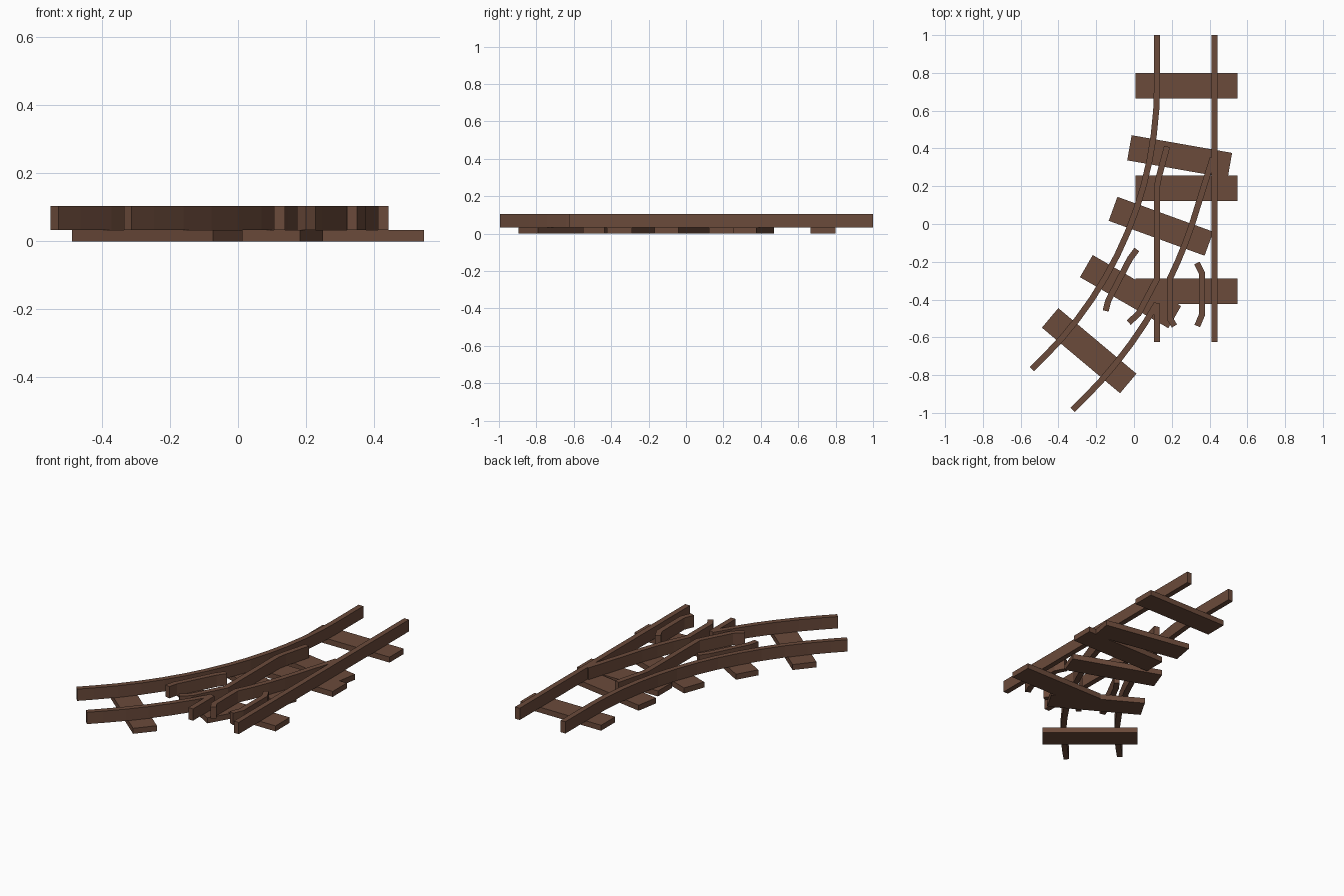
import bpy, bmesh
from math import sin, cos, radians, asin, degrees
from mathutils import Vector, Matrix

if "Cube" in bpy.data.objects:
    bpy.data.objects.remove(bpy.data.objects["Cube"])

mat = bpy.data.materials.new("brown")
mat.diffuse_color = (0.147, 0.069, 0.043, 1)
mat.use_nodes = True
mat.node_tree.nodes["Principled BSDF"].inputs["Base Color"].default_value = mat.diffuse_color

RAIL_W, RAIL_Z0, RAIL_Z1 = 0.032, 0.033, 0.104
XL, XR, XC = 0.122, 0.427, 0.275       # left rail, right rail, track centre
Y0, R, END = 0.737, 2.19, 45           # turnout arc start, radius, sweep


def finish(name, bm):
    bmesh.ops.recalc_face_normals(bm, faces=bm.faces)
    me = bpy.data.meshes.new(name)
    bm.to_mesh(me)
    bm.free()
    me.materials.append(mat)
    ob = bpy.data.objects.new(name, me)
    bpy.context.collection.objects.link(ob)


def rail(name, pts):
    """Sweep a rectangular section along a flat path with mitred corners."""
    pts = [Vector(p) for p in pts]
    bm = bmesh.new()
    rings = []
    for i, p in enumerate(pts):
        a = (p - pts[i - 1]).normalized() if i else (pts[1] - p).normalized()
        b = (pts[i + 1] - p).normalized() if i < len(pts) - 1 else a
        t = (a + b).normalized()
        n = Vector((-t.y, t.x)) * (RAIL_W / 2 / t.dot(a))
        rings.append([bm.verts.new((q.x, q.y, z)) for q, z in
                      ((p + n, RAIL_Z0), (p - n, RAIL_Z0), (p - n, RAIL_Z1), (p + n, RAIL_Z1))])
    for r, s in zip(rings, rings[1:]):
        for k in range(4):
            bm.faces.new((r[k], r[(k + 1) % 4], s[(k + 1) % 4], s[k]))
    bm.faces.new(rings[0])
    bm.faces.new(rings[-1])
    finish(name, bm)


def sleeper(name, x, y, ang=0):
    bm = bmesh.new()
    bmesh.ops.create_cube(bm, size=1, matrix=Matrix.Translation((x, y, 0.0165))
                          @ Matrix.Rotation(radians(ang), 4, 'Z')
                          @ Matrix.Diagonal((0.54, 0.135, 0.033, 1)))
    finish(name, bm)


def on_arc(x0, a):
    """Point on the turnout curve that starts at x0, after turning a degrees."""
    r = R + x0 - XC
    a = radians(a)
    return (x0 - r * (1 - cos(a)), Y0 - r * sin(a))


def arc(x0, a0, a1, n):
    return [on_arc(x0, a0 + (a1 - a0) * i / n) for i in range(n + 1)]


def exit_point(x0, d=0.092):
    x, y = on_arc(x0, END)
    return (x - d * sin(radians(END)), y - d * cos(radians(END)))


# sleepers of both routes
for i, y in enumerate((0.733, 0.19, -0.355)):
    sleeper(f"straight_sleeper_{i}", 0.277, y)
for i in range(1, 5):
    sleeper(f"curved_sleeper_{i}", *on_arc(XC, 10 * i), -10 * i)

# outer stock rails
rail("straight_stock_rail", [(XR, 1), (XR, -0.626)])
rail("curved_stock_rail", [(XL, 1)] + arc(XL, 0, END, 12) + [exit_point(XL)])

# switch blades, each ending in a bent wing rail beside the frog
rail("straight_blade", [(0.175, 0.41), (0.132, 0.25), (XL, 0.2), (XL, -0.29),
                        (0.024, -0.475), (-0.028, -0.522)])
rail("curved_blade", [(0.417, 0.35)] + arc(XR, 16, 26, 4) +
     [(0.19, -0.5), (0.214, -0.54)])

# frog rails
rail("straight_frog_rail", [(XL, -0.42), (XL, -0.626)])
rail("curved_frog_rail", arc(XR, 29.6, END, 5) + [exit_point(XR)])

# guard rails
rail("left_guard_rail", [(0.015, -0.135), (-0.022, -0.185), (-0.136, -0.405), (-0.15, -0.46)])
rail("right_guard_rail", [(0.333, -0.207), (0.36, -0.26), (0.36, -0.48), (0.335, -0.54)])
